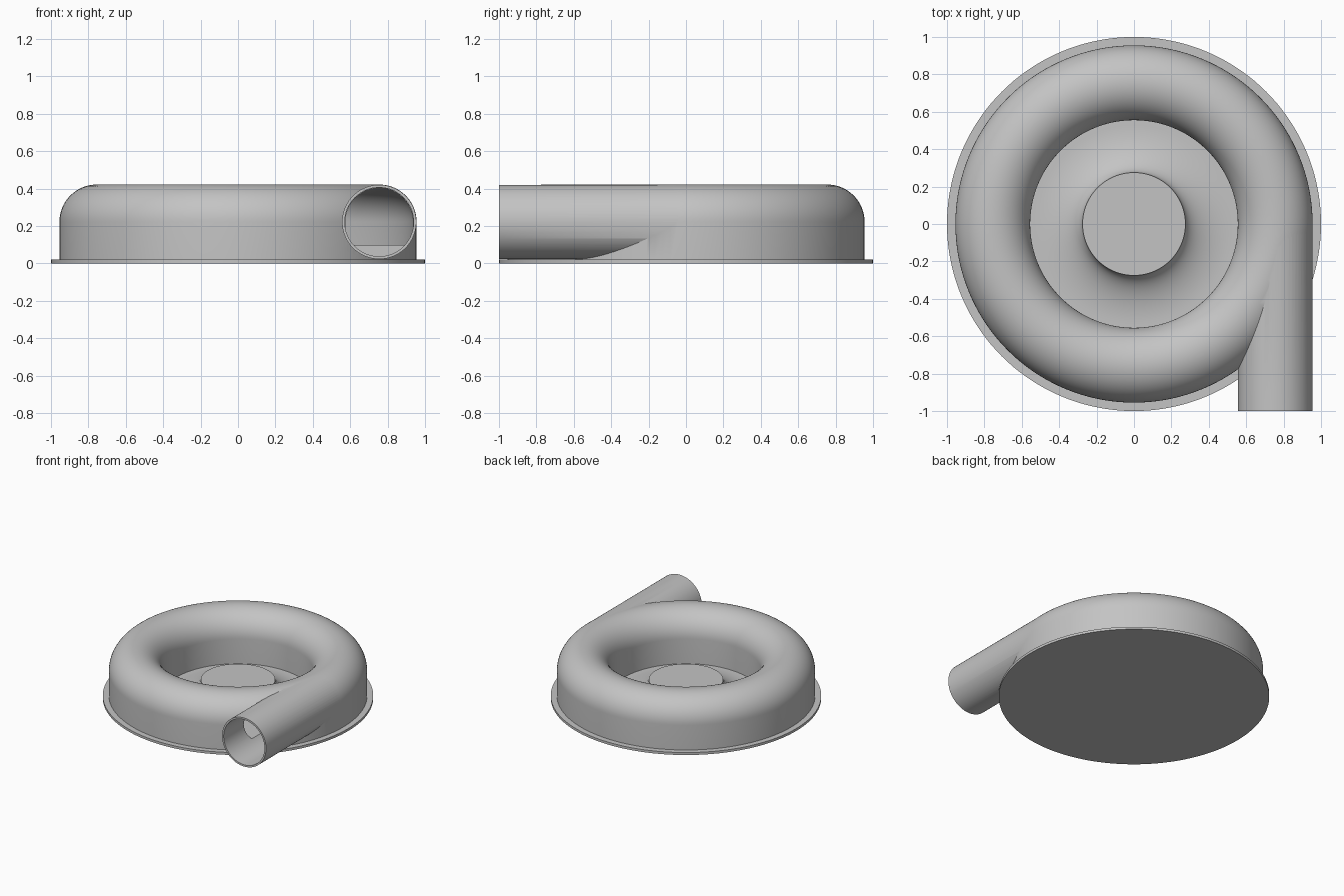
import bpy, bmesh, math
from mathutils import Matrix, Vector

cube = bpy.data.objects.get("Cube")
if cube:
    bpy.data.objects.remove(cube)

grey = bpy.data.materials.new("plain grey")
grey.use_nodes = True
COLOUR = (0.55, 0.55, 0.55, 1)
grey.diffuse_color = COLOUR
grey.node_tree.nodes["Principled BSDF"].inputs["Base Color"].default_value = COLOUR

MID, TUBE_Z, TUBE_R, BORE_R = 0.755, 0.222, 0.2, 0.184


def finish(bm, name):
    bmesh.ops.remove_doubles(bm, verts=bm.verts, dist=1e-5)
    bmesh.ops.recalc_face_normals(bm, faces=bm.faces)
    mesh = bpy.data.meshes.new(name)
    bm.to_mesh(mesh)
    bm.free()
    mesh.materials.append(grey)
    obj = bpy.data.objects.new(name, mesh)
    bpy.context.collection.objects.link(obj)
    return obj


def lathe(name, profile, closed, steps=144):
    """Revolve (radius, height) points around z."""
    bm = bmesh.new()
    vs = [bm.verts.new((r, 0, z)) for r, z in profile]
    es = [bm.edges.new(pair) for pair in zip(vs, vs[1:])]
    if closed:
        es.append(bm.edges.new((vs[-1], vs[0])))
    bmesh.ops.spin(bm, geom=vs + es, cent=(0, 0, 0), axis=(0, 0, 1),
                   angle=math.tau, steps=steps, use_merge=False)
    return finish(bm, name)


def pipe(name, radius, y0, y1):
    bm = bmesh.new()
    place = (Matrix.Translation(Vector((MID, (y0 + y1) / 2, TUBE_Z)))
             @ Matrix.Rotation(math.pi / 2, 4, 'X'))
    bmesh.ops.create_cone(bm, cap_ends=True, segments=96, radius1=radius,
                          radius2=radius, depth=y1 - y0, matrix=place)
    return finish(bm, name)


def arch(radius, floor, count=32):
    """Half-round dome on straight legs."""
    pts = [(MID + radius, floor)]
    for i in range(count + 1):
        a = math.pi * i / count
        pts.append((MID + radius * math.cos(a), TUBE_Z + radius * math.sin(a)))
    return pts + [(MID - radius, floor)]


def combine(target, tool, operation):
    mod = target.modifiers.new("combine", 'BOOLEAN')
    mod.object = tool
    mod.operation = operation
    mod.solver = 'EXACT'
    bpy.context.view_layer.objects.active = target
    bpy.ops.object.modifier_apply(modifier=mod.name)
    bpy.data.objects.remove(tool)


# Flanged base plate with the flared centre hub
flare = []
for i in range(25):
    a = math.pi / 2 * i / 24
    flare.append((0.535 - 0.26 * math.sin(a), 0.15 - 0.13 * math.cos(a)))
base = lathe("base_plate_and_hub",
             [(0, 0), (1, 0), (1, 0.02)] + flare + [(0, 0.15)], False)

# Ring casing joined to the tangent outlet pipe, then hollowed out
casing = lathe("ring_casing", arch(TUBE_R, 0.015), True)
combine(casing, pipe("outlet_pipe", TUBE_R - 0.0015, -1, 0), 'UNION')
combine(casing, lathe("ring_cavity", arch(BORE_R - 0.003, 0.1), True), 'DIFFERENCE')
combine(casing, pipe("outlet_bore", BORE_R, -1.1, 0), 'DIFFERENCE')

# Smooth shading with sharp rims
for obj in (base, casing):
    bpy.ops.object.select_all(action='DESELECT')
    obj.select_set(True)
    bpy.context.view_layer.objects.active = obj
    bpy.ops.object.shade_smooth_by_angle(angle=math.radians(30))
